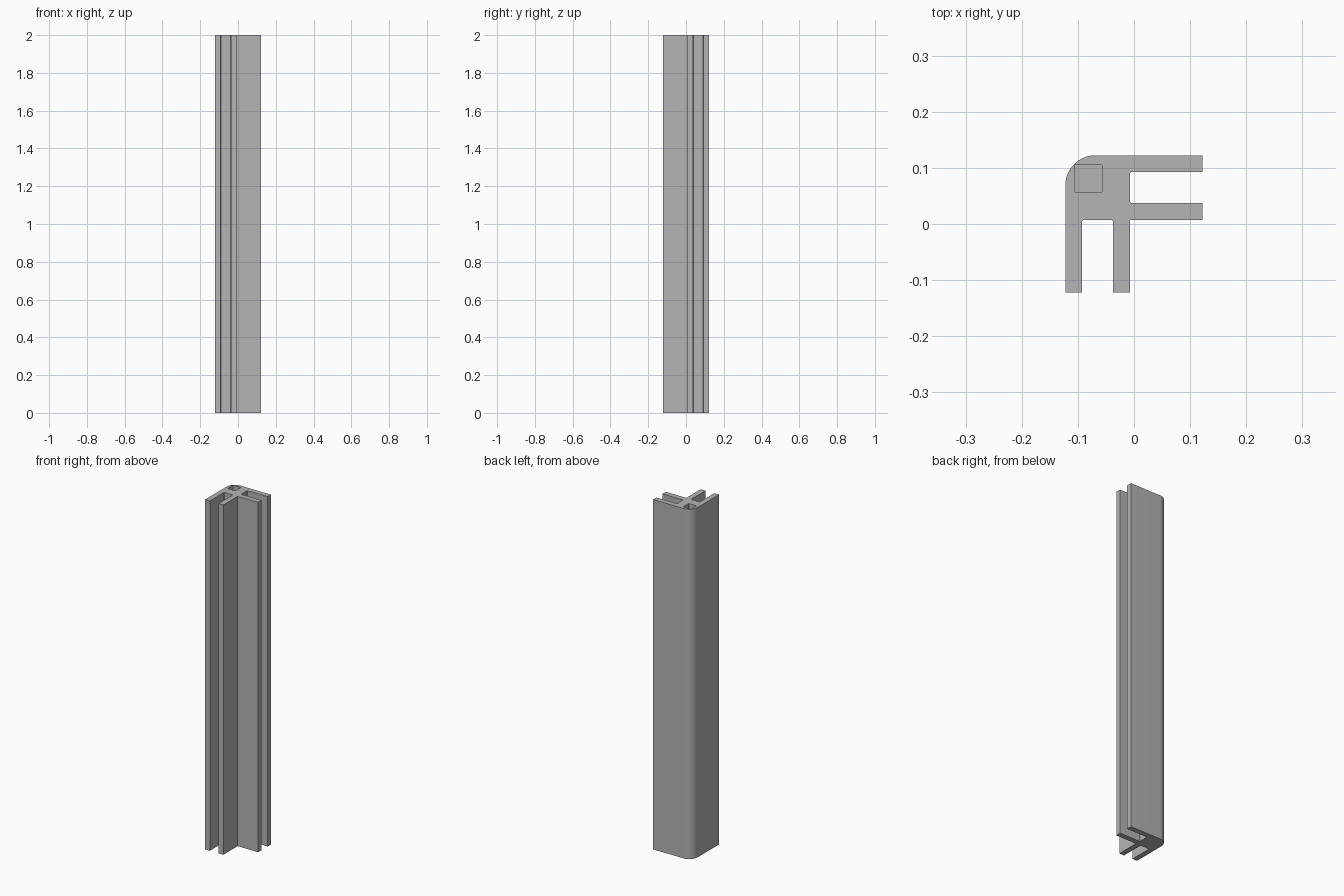
import bpy
import bmesh
from math import radians
from mathutils import Vector

if "Cube" in bpy.data.objects:
    bpy.data.objects.remove(bpy.data.objects["Cube"])

HEIGHT = 2.0
POCKET_DEPTH = 0.25

grey = bpy.data.materials.new("plain grey")
grey.use_nodes = True
colour = (0.46, 0.46, 0.46, 1)
grey.diffuse_color = colour
grey.node_tree.nodes["Principled BSDF"].inputs["Base Color"].default_value = colour


def rounded(corners, steps):
    """Outline from (x, y, radius) corners, with square-angled fillets."""
    outline = []
    for i, (x, y, r) in enumerate(corners):
        p = Vector((x, y))
        if not r:
            outline.append(p)
            continue
        before = (Vector(corners[i - 1][:2]) - p).normalized() * r
        after = (Vector(corners[(i + 1) % len(corners)][:2]) - p).normalized() * r
        centre = p + before + after
        for k in range(steps + 1):
            d = (-after).lerp(-before, k / steps).normalized() * r
            outline.append(centre + d)
    return outline


def extrude(name, outline, z0, z1):
    """Upright prism from a flat outline."""
    bm = bmesh.new()
    base = bm.faces.new([bm.verts.new((p.x, p.y, z0)) for p in outline])
    top = bmesh.ops.extrude_face_region(bm, geom=[base])["geom"]
    bmesh.ops.translate(bm, vec=(0, 0, z1 - z0),
                        verts=[v for v in top if isinstance(v, bmesh.types.BMVert)])
    bmesh.ops.recalc_face_normals(bm, faces=bm.faces)
    mesh = bpy.data.meshes.new(name)
    bm.to_mesh(mesh)
    bm.free()
    mesh.materials.append(grey)
    obj = bpy.data.objects.new(name, mesh)
    bpy.context.collection.objects.link(obj)
    return obj


# Corner post section: half the outline, mirrored across the diagonal
end, outer, slot, inner, root = 0.1225, 0.0925, 0.0375, 0.007, 0.003
half = [(end, end, 0), (end, outer, 0), (-inner, outer, root),
        (-inner, slot, root), (end, slot, 0), (end, inner, 0)]
mirrored = [(-y, -x, r) for x, y, r in reversed(half)]
section = [(-end, end, 0.054)] + half + [(-inner, inner, 0)] + mirrored
post = extrude("corner_post", rounded(section, 12), 0, HEIGHT)

# Square blind pocket in the top end
a, b, r = -0.106, -0.056, 0.004
square = [(a, -a, r), (b, -a, r), (b, -b, r), (a, -b, r)]
cutter = extrude("pocket_cutter", rounded(square, 4), HEIGHT - POCKET_DEPTH, HEIGHT + 0.1)
cutter.hide_render = True

cut = post.modifiers.new("pocket", "BOOLEAN")
cut.operation = "DIFFERENCE"
cut.solver = "EXACT"
cut.object = cutter
bpy.ops.object.select_all(action="DESELECT")
post.select_set(True)
bpy.context.view_layer.objects.active = post
bpy.ops.object.modifier_apply(modifier=cut.name)
bpy.data.objects.remove(cutter)
bpy.ops.object.shade_smooth_by_angle(angle=radians(30))
